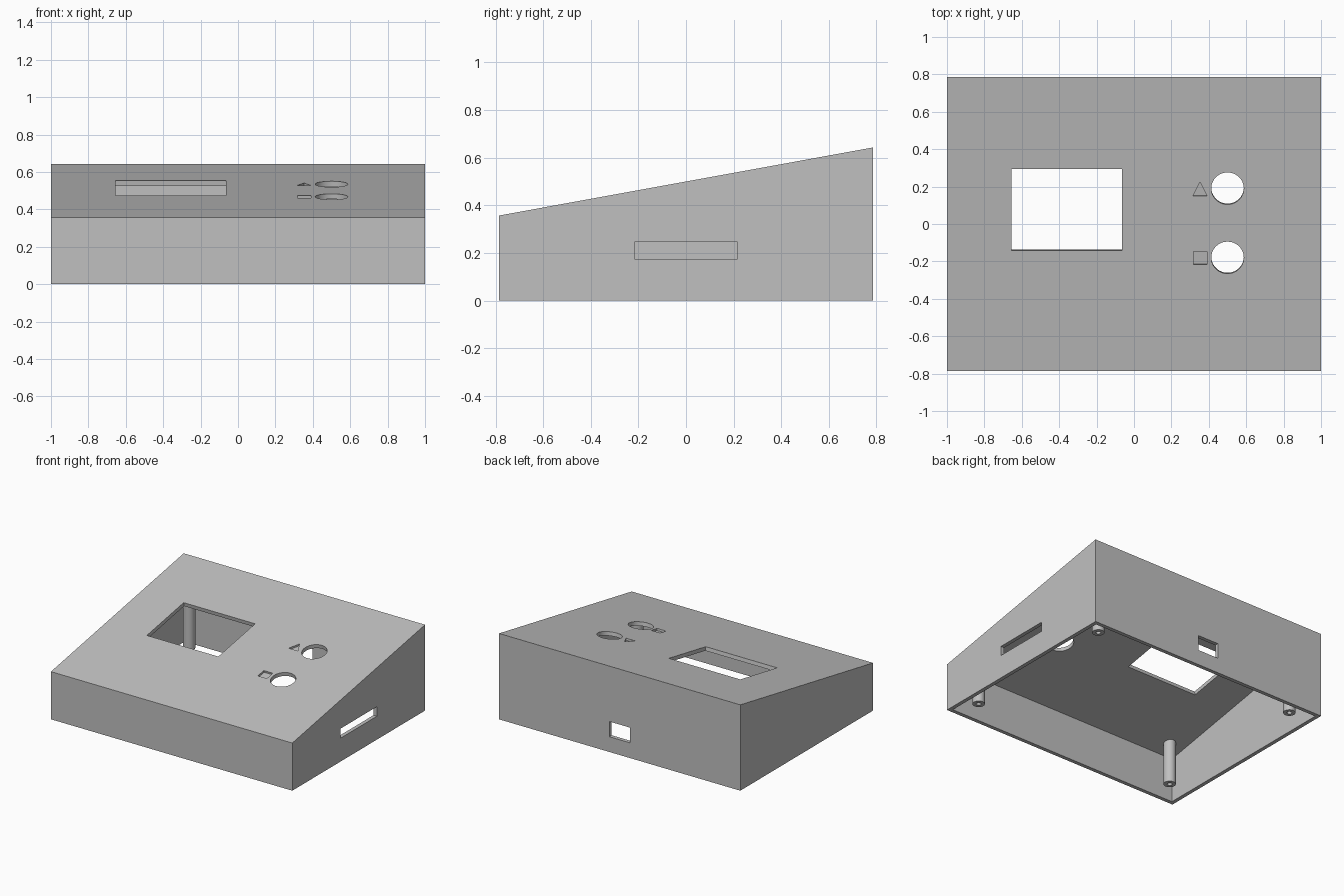
import bpy, bmesh, math
from mathutils import Matrix, Vector

if "Cube" in bpy.data.objects:
    bpy.data.objects.remove(bpy.data.objects["Cube"], do_unlink=True)

HALF_X, HALF_Y = 1.0, 0.7857
FRONT_H, BACK_H = 0.357, 0.643
WALL = 0.0286
TILT = math.atan2(BACK_H - FRONT_H, 2 * HALF_Y)

grey = bpy.data.materials.new("plain grey")
grey.use_nodes = True
grey.diffuse_color = (0.53, 0.53, 0.53, 1)
grey.node_tree.nodes["Principled BSDF"].inputs["Base Color"].default_value = (0.53, 0.53, 0.53, 1)


def roof(y):
    """Height of the sloping top at depth y."""
    return (FRONT_H + BACK_H) / 2 + y * math.tan(TILT)


def finish(name, bm):
    bmesh.ops.recalc_face_normals(bm, faces=bm.faces)
    mesh = bpy.data.meshes.new(name)
    bm.to_mesh(mesh)
    bm.free()
    mesh.materials.append(grey)
    obj = bpy.data.objects.new(name, mesh)
    bpy.context.collection.objects.link(obj)
    return obj


def wedge(name, half_x, half_y, bottom, drop):
    """Side profile with a sloping top, extruded across the width."""
    bm = bmesh.new()
    profile = [(-half_y, bottom), (half_y, bottom),
               (half_y, roof(half_y) - drop), (-half_y, roof(-half_y) - drop)]
    face = bm.faces.new([bm.verts.new((-half_x, y, z)) for y, z in profile])
    new = bmesh.ops.extrude_face_region(bm, geom=[face])["geom"]
    bmesh.ops.translate(bm, vec=(2 * half_x, 0, 0),
                        verts=[v for v in new if isinstance(v, bmesh.types.BMVert)])
    return finish(name, bm)


def block(name, size, centre):
    bm = bmesh.new()
    bmesh.ops.create_cube(bm, size=1, matrix=Matrix.Translation(centre) @ Matrix.Diagonal((*size, 1)))
    return finish(name, bm)


def prism(name, outline, x, y, depth):
    """Outline in the sloping plane, reaching depth below and above it."""
    bm = bmesh.new()
    face = bm.faces.new([bm.verts.new((u, v, -depth)) for u, v in outline])
    new = bmesh.ops.extrude_face_region(bm, geom=[face])["geom"]
    bmesh.ops.translate(bm, vec=(0, 0, 2 * depth),
                        verts=[v for v in new if isinstance(v, bmesh.types.BMVert)])
    bm.transform(Matrix.Translation((x, y, roof(y))) @ Matrix.Rotation(TILT, 4, 'X'))
    return finish(name, bm)


def rectangle(w, h):
    return [(-w / 2, -h / 2), (w / 2, -h / 2), (w / 2, h / 2), (-w / 2, h / 2)]


def circle(r, n=64):
    return [(r * math.cos(math.tau * i / n), r * math.sin(math.tau * i / n)) for i in range(n)]


def cylinder(name, r, x, y, low, high, segments=32):
    bm = bmesh.new()
    bmesh.ops.create_cone(bm, cap_ends=True, segments=segments, radius1=r, radius2=r, depth=high - low,
                          matrix=Matrix.Translation((x, y, (low + high) / 2)))
    return bm


def cut(obj, cutter):
    cutter.hide_render = True
    mod = obj.modifiers.new("cut", 'BOOLEAN')
    mod.operation, mod.solver, mod.object = 'DIFFERENCE', 'EXACT', cutter
    bpy.context.view_layer.objects.active = obj
    bpy.ops.object.modifier_apply(modifier=mod.name)
    bpy.data.objects.remove(cutter, do_unlink=True)


def smooth(obj):
    bpy.ops.object.select_all(action='DESELECT')
    obj.select_set(True)
    bpy.context.view_layer.objects.active = obj
    bpy.ops.object.shade_smooth_by_angle(angle=math.radians(30))


# Hollow sloping case, open underneath
case = wedge("sloping_case", HALF_X, HALF_Y, 0, 0)
cut(case, wedge("cavity", HALF_X - WALL, HALF_Y - WALL, -0.2, WALL / math.cos(TILT)))

# Display window and two round button holes in the top
cut(case, prism("window_cutter", rectangle(0.592, 0.443), -0.36, 0.076, 0.06))
for y in (0.19, -0.18):
    cut(case, prism("button_cutter", circle(0.087), 0.5, y, 0.06))

# Shallow engraved square and triangle beside the buttons
mark = 0.0143
cut(case, prism("square_cutter", rectangle(0.074, 0.072), 0.354, -0.182, mark))
cut(case, prism("triangle_cutter", [(-0.038, -0.038), (0.038, -0.038), (0, 0.038)], 0.353, 0.187, mark))

# Slot in the side wall and socket opening in the back wall
cut(case, block("slot_cutter", (0.2, 0.432, 0.0715), (HALF_X, 0, 0.211)))
cut(case, block("socket_cutter", (0.171, 0.2, 0.114), (0, HALF_Y, 0.171)))
smooth(case)

# Screw posts under the top, drilled from below
POST_LOW = 0.036
for sx, side in ((-1, "right"), (1, "left")):
    for sy, end in ((-1, "front"), (1, "back")):
        x, y = sx * (HALF_X - 0.153), sy * (HALF_Y - 0.153)
        bm = cylinder("post", 0.042, x, y, POST_LOW, roof(y))
        for v in bm.verts:
            if v.co.z > POST_LOW + 0.1:
                v.co.z = roof(v.co.y) - WALL / 2
        post = finish(f"{end}_{side}_screw_post", bm)
        cut(post, finish("drill", cylinder("drill", 0.017, x, y, -0.05, POST_LOW + 0.17, 24)))
        smooth(post)
